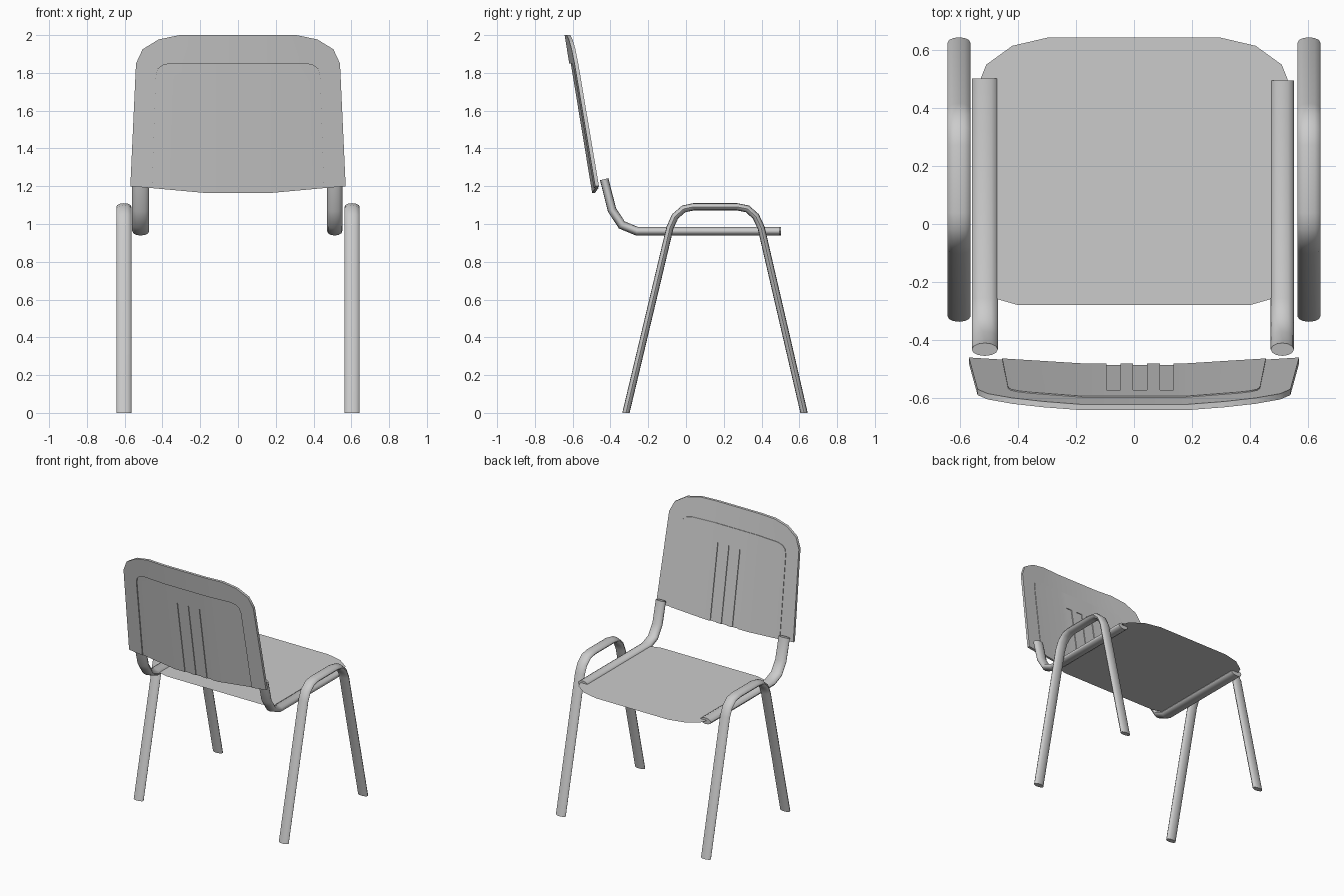
import bpy, bmesh, math
from mathutils import Vector

cube = bpy.data.objects.get("Cube")
if cube:
    bpy.data.objects.remove(cube, do_unlink=True)


def finish(name, bm):
    """Turn a bmesh into a smooth-shaded object with sharp creases."""
    if name != "seat":
        bmesh.ops.recalc_face_normals(bm, faces=bm.faces[:])
    mesh = bpy.data.meshes.new(name)
    bm.to_mesh(mesh)
    bm.free()
    obj = bpy.data.objects.new(name, mesh)
    bpy.context.collection.objects.link(obj)
    bpy.ops.object.select_all(action='DESELECT')
    obj.select_set(True)
    bpy.context.view_layer.objects.active = obj
    bpy.ops.object.shade_smooth_by_angle(angle=math.radians(50))
    return obj


def tube(name, x, path, half_x, half_n, level_ends=False, sides=12):
    """Sweep a flattened oval along a (y, z) path with mitred joints."""
    pts = [Vector(p) for p in path]
    bm = bmesh.new()
    rings = []
    last = len(pts) - 1
    for i, p in enumerate(pts):
        before = (p - pts[max(i - 1, 0)]).normalized()
        after = (pts[min(i + 1, last)] - p).normalized()
        tangent = (before + after).normalized()
        normal = Vector((-tangent.y, tangent.x))
        stretch = 1 / tangent.dot(after if i < last else before)
        if level_ends and i in (0, last):
            stretch = 1 / abs(normal.x)
            normal = Vector((math.copysign(1, normal.x), 0))
        ring = []
        for k in range(sides):
            a = math.tau * k / sides
            q = p + normal * (half_n * stretch * math.sin(a))
            ring.append(bm.verts.new((x + half_x * math.cos(a), q.x, q.y)))
        rings.append(ring)
    for a, b in zip(rings, rings[1:]):
        for k in range(sides):
            j = (k + 1) % sides
            bm.faces.new((a[k], a[j], b[j], b[k]))
    bm.faces.new(rings[0])
    bm.faces.new(rings[-1])
    return finish(name, bm)


def mirrored(half):
    """Complete a left-to-right outline from its -x half."""
    return half + [(-x, z) for x, z in reversed(half)]


def lean(x, z):
    """Depth of the tilted, gently wrapped backrest surface."""
    wrap = max(0, abs(x) - 0.18) / 0.39
    return -0.495 - 0.165 * (z - 1.165) + 0.03 * wrap


def thicken(bm, back, front):
    """Lay flat x-z faces on the backrest surface and give them depth."""
    for v in bm.verts:
        v.co.y = lean(v.co.x, v.co.z) + back
    out = bmesh.ops.extrude_face_region(bm, geom=bm.faces[:], use_keep_orig=True)
    for v in out["geom"]:
        if isinstance(v, bmesh.types.BMVert):
            v.co.y += front - back


def flat_face(bm, outline):
    return bm.faces.new([bm.verts.new((x, 0, z)) for x, z in outline])


# Leg loops, one on each side
leg_path = [(-0.318, 0), (-0.085, 0.98), (-0.058, 1.04), (-0.012, 1.08),
            (0.04, 1.091), (0.27, 1.091), (0.325, 1.08), (0.37, 1.04),
            (0.398, 0.98), (0.625, 0)]
for side, sx in (("left", 1), ("right", -1)):
    tube(side + "_leg_loop", sx * 0.604, leg_path, 0.04, 0.019, level_ends=True)

# Seat rails that bend up to carry the backrest
bend = [(-0.26, 0.962), (-0.34, 0.995), (-0.392, 1.075), (-0.433, 1.237)]
tube("left_rail", 0.512, [(0.495, 0.962)] + bend, 0.04, 0.023)
tube("right_rail", -0.515, [(0.503, 0.962)] + bend, 0.045, 0.023)

# Seat sheet
seat_half = [(-0.40, -0.28), (-0.47, -0.26), (-0.51, -0.22), (-0.53, 0.5),
             (-0.51, 0.55), (-0.42, 0.615), (-0.3, 0.643)]
bm = bmesh.new()
seat = bm.faces.new([bm.verts.new((x, y, 0.968)) for x, y in mirrored(seat_half)])
if seat.normal.z < 0:
    seat.normal_flip()
finish("seat", bm)

# Backrest rim, an arch open at the bottom
outer = mirrored([(-0.57, 1.2), (-0.54, 1.85), (-0.505, 1.925),
                  (-0.42, 1.977), (-0.31, 2.0), (-0.18, 2.0)])
inner = mirrored([(-0.455, 1.19), (-0.435, 1.78), (-0.425, 1.82),
                  (-0.40, 1.84), (-0.36, 1.85), (-0.18, 1.85)])
bm = bmesh.new()
rows = [[bm.verts.new((x, 0, z)) for x, z in line] for line in (outer, inner)]
for k in range(len(outer) - 1):
    bm.faces.new((rows[0][k], rows[0][k + 1], rows[1][k + 1], rows[1][k]))
thicken(bm, -0.01, 0.01)
finish("backrest_rim", bm)

# Backrest panel, set slightly forward, with three long slots
slots = [(c - 0.024, c + 0.024) for c in (-0.071, 0.021, 0.113)]
slot_top = 1.72
bm = bmesh.new()
flat_face(bm, inner + [(0.18, 1.165), (-0.18, 1.165)])
cuts = [((x, 0, 0), (1, 0, 0)) for x in (-0.18, 0.18, *sum(slots, ()))]
cuts.append(((0, 0, slot_top), (0, 0, 1)))
for co, no in cuts:
    bmesh.ops.bisect_plane(bm, geom=bm.verts[:] + bm.edges[:] + bm.faces[:],
                           plane_co=co, plane_no=no, dist=0.0001)
holes = []
for f in bm.faces:
    c = f.calc_center_median()
    if c.z < slot_top and any(a < c.x < b for a, b in slots):
        holes.append(f)
bmesh.ops.delete(bm, geom=holes, context='FACES')
thicken(bm, -0.002, 0.014)
finish("backrest_panel", bm)

# Thin floors that turn the slots into grooves
for i, (a, b) in enumerate(slots):
    bm = bmesh.new()
    flat_face(bm, [(a, 1.165), (b, 1.165), (b, slot_top), (a, slot_top)])
    thicken(bm, 0.004, 0.008)
    finish("groove_floor_%d" % (i + 1), bm)
